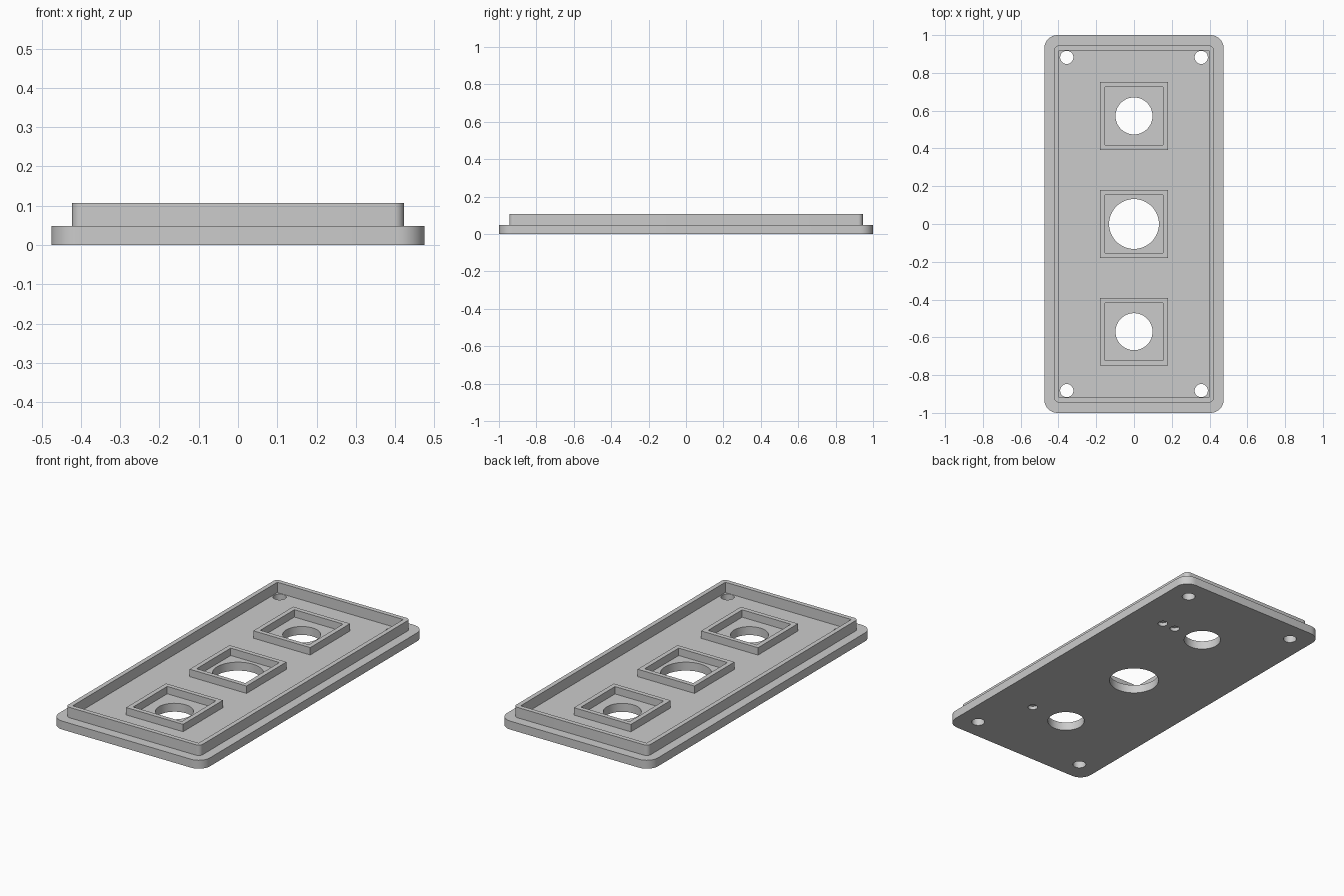
import bpy, bmesh, math

cube = bpy.data.objects.get("Cube")
if cube:
    bpy.data.objects.remove(cube, do_unlink=True)

BASE_TOP, RIM_TOP, FRAME_TOP, SUNK = 0.048, 0.107, 0.09, 0.04
RECESS = 0.02
PORTS = [(0.572, 0.098), (0, 0.132), (-0.57, 0.098)]  # y position, hole radius

grey = bpy.data.materials.new("plain grey")
grey.use_nodes = True
grey.diffuse_color = (0.6, 0.6, 0.6, 1)
bsdf = grey.node_tree.nodes["Principled BSDF"]
bsdf.inputs["Base Color"].default_value = grey.diffuse_color
bsdf.inputs["Roughness"].default_value = 0.7


def rounded_rect(half_x, half_y, radius=0, y=0, steps=8):
    if not radius:
        return [(sx * half_x, y + sy * half_y) for sx, sy in ((1, 1), (-1, 1), (-1, -1), (1, -1))]
    points = []
    for i, (sx, sy) in enumerate(((1, 1), (-1, 1), (-1, -1), (1, -1))):
        for k in range(steps + 1):
            a = (i + k / steps) * math.pi / 2
            points.append((sx * (half_x - radius) + radius * math.cos(a),
                           y + sy * (half_y - radius) + radius * math.sin(a)))
    return points


def circle(x, y, radius, sides=48):
    return [(x + radius * math.cos(math.tau * i / sides),
             y + radius * math.sin(math.tau * i / sides)) for i in range(sides)]


def prisms(name, outlines, low, high):
    """One object holding an upright prism for every outline."""
    bm = bmesh.new()
    for outline in outlines:
        bottom = [bm.verts.new((x, y, low)) for x, y in outline]
        top = [bm.verts.new((x, y, high)) for x, y in outline]
        bm.faces.new(bottom[::-1])
        bm.faces.new(top)
        for i in range(len(outline)):
            j = (i + 1) % len(outline)
            bm.faces.new((bottom[i], bottom[j], top[j], top[i]))
    mesh = bpy.data.meshes.new(name)
    bm.to_mesh(mesh)
    bm.free()
    mesh.materials.append(grey)
    obj = bpy.data.objects.new(name, mesh)
    bpy.context.collection.objects.link(obj)
    return obj


def select_only(obj):
    bpy.ops.object.select_all(action="DESELECT")
    obj.select_set(True)
    bpy.context.view_layer.objects.active = obj


def cut(obj, cutter):
    cutter.hide_render = True
    mod = obj.modifiers.new("cut", "BOOLEAN")
    mod.operation, mod.solver, mod.object = "DIFFERENCE", "EXACT", cutter
    select_only(obj)
    bpy.ops.object.modifier_apply(modifier=mod.name)
    bpy.data.objects.remove(cutter, do_unlink=True)


def smooth(obj):
    select_only(obj)
    bpy.ops.object.shade_smooth_by_angle(angle=math.radians(30))


# Base plate with port holes and corner screw holes
plate = prisms("base_plate", [rounded_rect(0.475, 1, 0.07)], 0, BASE_TOP)
holes = [circle(0, y, r) for y, r in PORTS]
holes += [circle(sx * 0.356, sy * 0.882, 0.035, 32) for sx in (-1, 1) for sy in (-1, 1)]
cut(plate, prisms("hole_cutter", holes, -0.1, 0.2))

# Shallow dots and arrow sunk into the underside
marks = [circle(x, y, 0.026, 24) for x, y in ((0.192, 0.57), (0.276, 0.57), (0.234, -0.57))]
marks.append([(0.085, -0.79), (-0.085, -0.79), (0, -0.915)])
cut(plate, prisms("mark_cutter", [m if m[0][1] > -0.7 else m[::-1] for m in marks], -0.1, RECESS))
smooth(plate)

# Raised rim around the plate
rim = prisms("rim", [rounded_rect(0.422, 0.945, 0.025)], SUNK, RIM_TOP)
cut(rim, prisms("rim_cutter", [rounded_rect(0.396, 0.919)], 0, 0.2))
smooth(rim)

# Square frame around each port
for label, (y, radius) in zip(("back", "middle", "front"), PORTS):
    frame = prisms(label + "_port_frame", [rounded_rect(0.179, 0.179, y=y)], SUNK, FRAME_TOP)
    cut(frame, prisms("frame_cutter", [rounded_rect(0.153, 0.153, y=y)], 0, 0.2))
